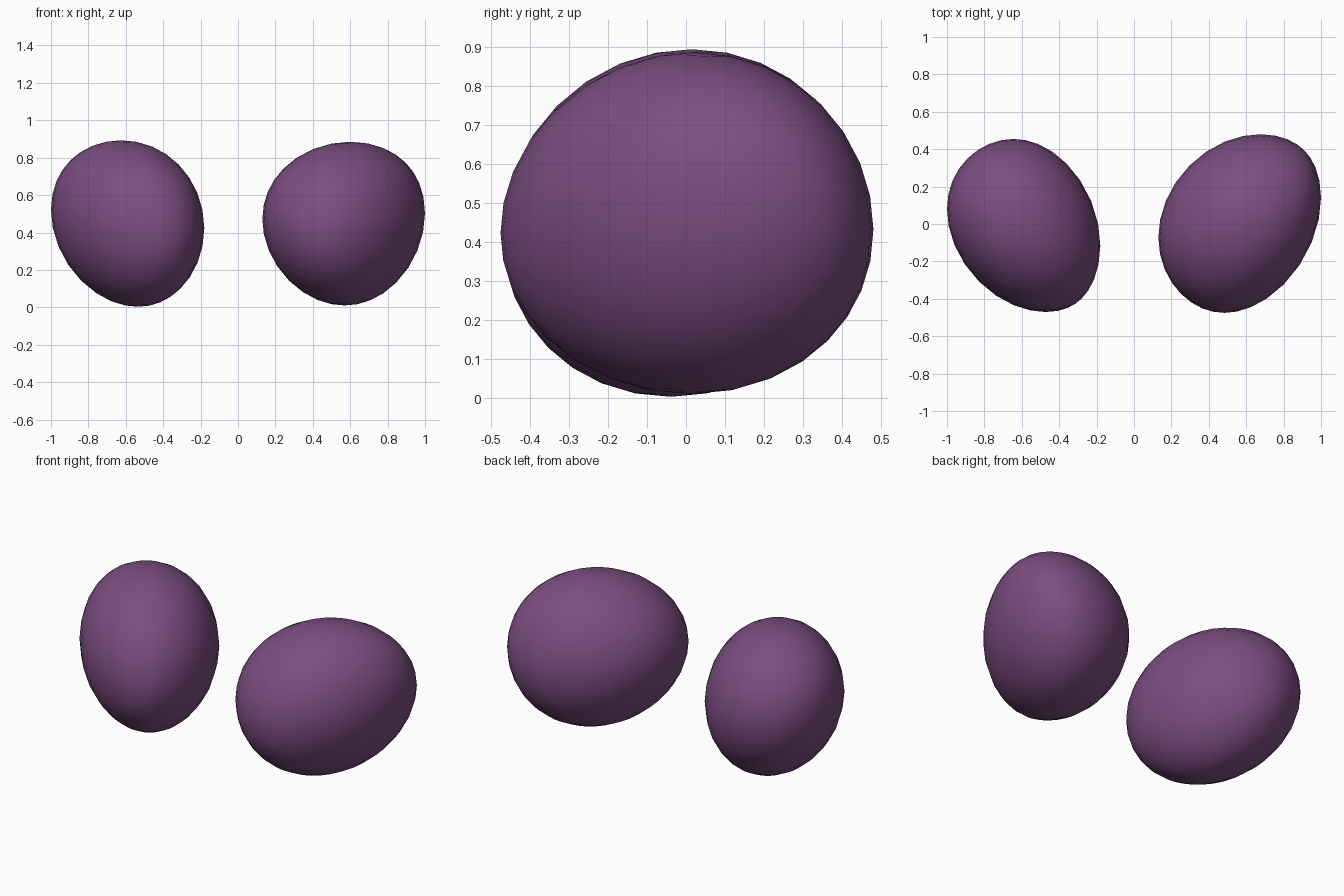
import bpy, bmesh
from mathutils import Vector, Matrix

if "Cube" in bpy.data.objects:
    bpy.data.objects.remove(bpy.data.objects["Cube"])

mat = bpy.data.materials.new("purple")
mat.diffuse_color = (0.2, 0.075, 0.22, 1)
mat.use_nodes = True
mat.node_tree.nodes["Principled BSDF"].inputs["Base Color"].default_value = mat.diffuse_color


def pebble(name, centre, m, k):
    """Skewed ellipsoid; m = shape (xx, yy, zz, xy, xz, yz),
    k = egg-like bias (xxy, xyy, xxz, xzz, yyz, yzz)."""
    xx, yy, zz, xy, xz, yz = m
    M = Matrix(((xx, xy, xz), (xy, yy, yz), (xz, yz, zz)))
    a, b, c, d, e, f = k
    bm = bmesh.new()
    bmesh.ops.create_uvsphere(bm, u_segments=32, v_segments=16, radius=1)
    for v in bm.verts:
        n = v.co.normalized()
        x, y, z = n
        q = M @ n
        cubic = a*x*x*y + b*x*y*y + c*x*x*z + d*x*z*z + e*y*y*z + f*y*z*z
        grad = Vector((2*a*x*y + b*y*y + 2*c*x*z + d*z*z,
                       a*x*x + 2*b*x*y + 2*e*y*z + f*z*z,
                       c*x*x + 2*d*x*z + e*y*y + 2*f*y*z))
        v.co = q / n.dot(q) ** 0.5 + grad - 2 * cubic * n
    mesh = bpy.data.meshes.new(name)
    bm.to_mesh(mesh)
    bm.free()
    mesh.shade_smooth()
    mesh.materials.append(mat)
    ob = bpy.data.objects.new(name, mesh)
    ob.location = centre
    bpy.context.collection.objects.link(ob)


# Left rounded pebble
pebble("left_pebble", (-0.59, -0.008, 0.448),
       (0.168, 0.214, 0.198, -0.040, -0.020, 0.012),
       (-0.010, 0.032, 0.024, 0.010, -0.004, -0.004))

# Right rounded pebble
pebble("right_pebble", (0.565, 0.0025, 0.4475),
       (0.189, 0.228, 0.1914, 0.046, 0.0065, 0.002),
       (0.032, 0.015, 0.040, 0.020, -0.020, 0.014))
